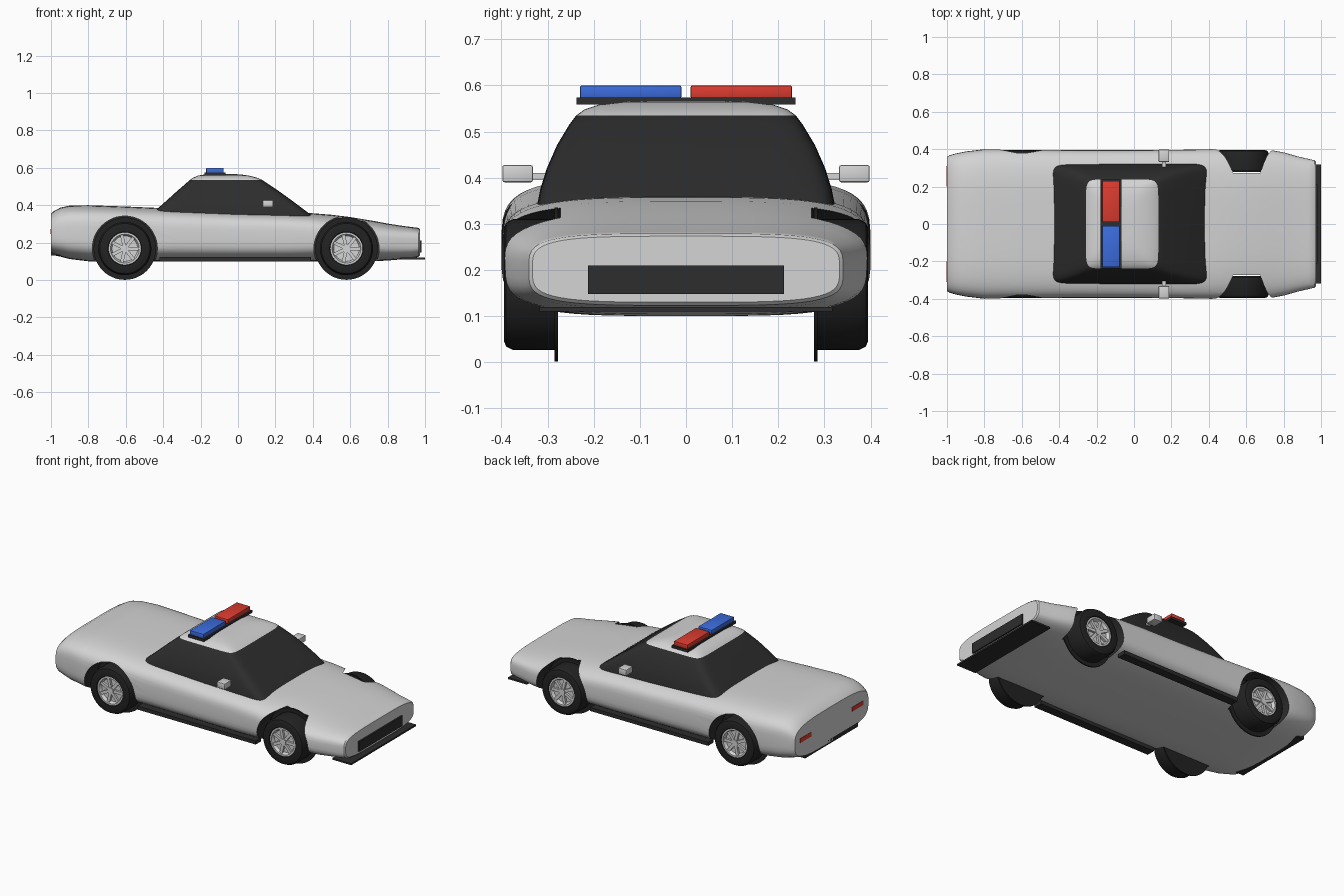
import bpy, bmesh, math
from mathutils import Matrix, Vector

if "Cube" in bpy.data.objects:
    bpy.data.objects.remove(bpy.data.objects["Cube"])


def material(name, rgb):
    m = bpy.data.materials.new(name)
    m.diffuse_color = (*rgb, 1)
    m.use_nodes = True
    m.node_tree.nodes["Principled BSDF"].inputs["Base Color"].default_value = m.diffuse_color
    return m


WHITE = material("body_white", (0.66, 0.66, 0.67))
BLACK = material("glass_black", (0.026, 0.026, 0.027))
TYRE = material("tyre_black", (0.016, 0.016, 0.017))
BLUE = material("beacon_blue", (0.045, 0.15, 0.72))
RED = material("beacon_red", (0.72, 0.045, 0.03))


def finish(bm, name, mats, angle=35):
    bmesh.ops.recalc_face_normals(bm, faces=bm.faces)
    me = bpy.data.meshes.new(name)
    bm.to_mesh(me)
    bm.free()
    for m in mats:
        me.materials.append(m)
    smooth(me, angle)
    ob = bpy.data.objects.new(name, me)
    bpy.context.collection.objects.link(ob)
    return ob


def smooth(me, angle):
    for p in me.polygons:
        p.use_smooth = True
    me.set_sharp_from_angle(angle=math.radians(angle))


def superellipse(a, b, n, count=56):
    pts = []
    for i in range(count):
        t = 2 * math.pi * (i + 0.5) / count
        c, s = math.cos(t), math.sin(t)
        pts.append((math.copysign(abs(c) ** (2 / n), c) * a,
                    math.copysign(abs(s) ** (2 / n), s) * b))
    return pts


def loft(rings, closed=False):
    bm = bmesh.new()
    loops = [[bm.verts.new(p) for p in r] for r in rings]
    pairs = list(zip(loops, loops[1:]))
    if closed:
        pairs.append((loops[-1], loops[0]))
    else:
        bm.faces.new(loops[0])
        bm.faces.new(loops[-1])
    for a, b in pairs:
        for i in range(len(a)):
            j = (i + 1) % len(a)
            bm.faces.new((a[i], a[j], b[j], b[i]))
    return bm


def box(name, x, y, z, mat, bevel=0.0):
    bm = bmesh.new()
    bmesh.ops.create_cube(bm, size=1)
    for v in bm.verts:
        v.co = Vector([(r[0] + r[1]) / 2 + c * (r[1] - r[0])
                       for r, c in zip((x, y, z), v.co)])
    if bevel:
        bmesh.ops.bevel(bm, geom=bm.edges[:], offset=bevel, segments=2,
                        affect='EDGES', profile=0.5)
    return finish(bm, name, [mat])


def circle(cx, cz, r, y, count=48):
    return [(cx + r * math.cos(2 * math.pi * i / count), y,
             cz + r * math.sin(2 * math.pi * i / count)) for i in range(count)]


# Body shell: x, bottom, top, half width, squareness
sections = [
    (-1.0, 0.14, 0.355, 0.36, 3.6), (-0.985, 0.132, 0.368, 0.368, 3.8),
    (-0.95, 0.125, 0.387, 0.378, 4), (-0.9, 0.112, 0.398, 0.388, 4),
    (-0.8, 0.10, 0.40, 0.40, 4), (-0.6, 0.10, 0.393, 0.398, 4),
    (-0.3, 0.10, 0.38, 0.395, 4), (0.0, 0.10, 0.368, 0.395, 4),
    (0.25, 0.10, 0.362, 0.397, 4), (0.4, 0.10, 0.357, 0.40, 3.7),
    (0.5, 0.10, 0.349, 0.40, 3.4), (0.6, 0.10, 0.337, 0.40, 3.2),
    (0.72, 0.10, 0.317, 0.398, 3.3), (0.8, 0.104, 0.302, 0.383, 3.5),
    (0.87, 0.11, 0.291, 0.363, 3.7), (0.93, 0.117, 0.283, 0.349, 4),
    (0.965, 0.123, 0.279, 0.341, 4), (0.972, 0.13, 0.273, 0.333, 4)]
rings = []
for x, lo, hi, w, n in sections:
    rings.append([(x, y, (lo + hi) / 2 + z)
                  for y, z in superellipse(w, (hi - lo) / 2, n)])
body = finish(loft(rings), "body_shell", [WHITE, BLACK])

# Wheel arches cut out of the body, lined in black
WHEELS = [(-0.605, 0.168), (0.58, 0.168)]
for cx, cz in WHEELS:
    for s in (-1, 1):
        bm = loft([circle(cx, cz, 0.174, s * 0.272), circle(cx, cz, 0.174, s * 0.5)])
        cutter = finish(bm, "arch_cutter", [BLACK])
        cutter.hide_render = True
        mod = body.modifiers.new("arch", 'BOOLEAN')
        mod.operation = 'DIFFERENCE'
        mod.solver = 'EXACT'
        mod.material_mode = 'TRANSFER'
        mod.object = cutter
        bpy.context.view_layer.objects.active = body
        bpy.ops.object.modifier_apply(modifier=mod.name)
        bpy.data.objects.remove(cutter)
smooth(body.data, 35)

# Cabin: dark glass with white roof; z, rear x, front x, half width, squareness
levels = [
    (0.30, -0.50, 0.44, 0.326, 14), (0.345, -0.465, 0.395, 0.322, 14),
    (0.375, -0.438, 0.355, 0.316, 14), (0.42, -0.387, 0.295, 0.302, 13),
    (0.47, -0.332, 0.226, 0.28, 12), (0.515, -0.28, 0.16, 0.253, 11),
    (0.535, -0.257, 0.13, 0.238, 10), (0.548, -0.238, 0.10, 0.22, 9),
    (0.558, -0.215, 0.06, 0.19, 8), (0.564, -0.18, 0.02, 0.14, 7),
    (0.566, -0.15, -0.01, 0.09, 6)]
rings = []
for z, x0, x1, w, n in levels:
    rings.append([((x0 + x1) / 2 + x, y, z)
                  for x, y in superellipse((x1 - x0) / 2, w, n)])
bm = loft(rings)
for f in bm.faces:
    f.material_index = 0 if f.calc_center_median().z > 0.536 else 1
finish(bm, "cabin", [WHITE, BLACK], 50)

# Wheels: inner disc, tyre, rim and spokes
tyre_profile = [(0.085, 0.29), (0.142, 0.284), (0.142, 0.375), (0.134, 0.39),
                (0.122, 0.395), (0.09, 0.394), (0.085, 0.385)]
rim_profile = [(0.087, 0.365), (0.087, 0.39), (0.077, 0.39), (0.068, 0.372), (0.01, 0.372)]
for cx, cz in WHEELS:
    for s in (-1, 1):
        tag = ("rear" if cx < 0 else "front") + ("_right" if s < 0 else "_left")
        finish(loft([circle(cx, cz, 0.167, s * 0.277), circle(cx, cz, 0.167, s * 0.285)]),
               tag + "_wheel_disc", [TYRE])
        finish(loft([circle(cx, cz, r, s * y) for r, y in tyre_profile], True),
               tag + "_tyre", [TYRE])
        finish(loft([circle(cx, cz, r, s * y) for r, y in rim_profile]),
               tag + "_rim", [WHITE])
        bm = bmesh.new()
        for i in range(7):
            mat = (Matrix.Translation((cx, s * 0.377, cz))
                   @ Matrix.Rotation(2 * math.pi * i / 7, 4, 'Y')
                   @ Matrix.Translation((0.042, 0, 0))
                   @ Matrix.Diagonal((0.078, 0.016, 0.018, 1)))
            bmesh.ops.create_cube(bm, size=1, matrix=mat)
        bmesh.ops.create_cone(bm, cap_ends=True, segments=20, radius1=0.02,
                              radius2=0.02, depth=0.022,
                              matrix=Matrix.Translation((cx, s * 0.378, cz))
                              @ Matrix.Rotation(math.pi / 2, 4, 'X'))
        finish(bm, tag + "_spokes", [WHITE])

# Trim: grille, splitter, rear bumper
box("grille", (0.955, 0.982), (-0.212, 0.212), (0.148, 0.21), BLACK)
box("front_splitter", (0.87, 1.0), (-0.318, 0.318), (0.11, 0.12), BLACK)
box("rear_bumper", (-1.0, -0.95), (-0.26, 0.26), (0.13, 0.157), BLACK)

# Paired parts: sills, mirrors, tail lights
for s, side in ((-1, "right"), (1, "left")):
    def span(a, b):
        return tuple(sorted((s * a, s * b)))
    box(side + "_sill", (-0.42, 0.39), span(0.33, 0.383), (0.10, 0.122), BLACK)
    box(side + "_mirror", (0.132, 0.188), span(0.332, 0.398), (0.39, 0.427), WHITE, 0.004)
    box(side + "_mirror_arm", (0.15, 0.17), span(0.28, 0.34), (0.395, 0.41), WHITE)
    box(side + "_tail_light", (-1.002, -0.99), span(0.20, 0.31), (0.245, 0.272), RED)

# Roof light bar
box("light_bar_base", (-0.178, -0.068), (-0.237, 0.237), (0.559, 0.574), BLACK)
box("blue_beacon", (-0.17, -0.077), (-0.23, -0.01), (0.572, 0.60), BLUE, 0.004)
box("red_beacon", (-0.17, -0.077), (0.01, 0.23), (0.572, 0.60), RED, 0.004)
